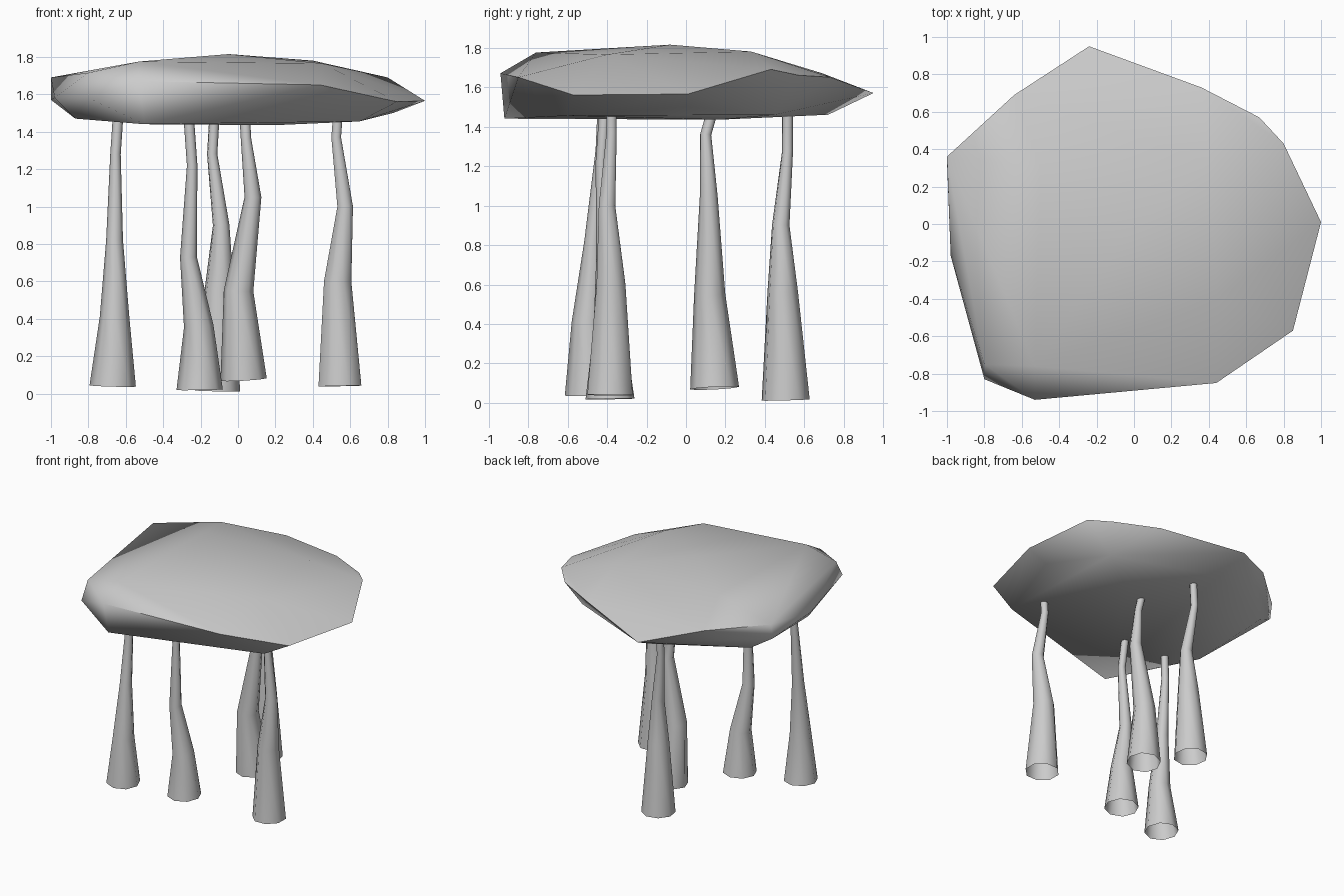
import bpy
import bmesh
import math

cube = bpy.data.objects.get("Cube")
if cube:
    bpy.data.objects.remove(cube)

# Single plain grey
grey = bpy.data.materials.new("light_grey")
grey.use_nodes = True
GREY = (0.6, 0.6, 0.6, 1)
grey.diffuse_color = GREY
grey.node_tree.nodes["Principled BSDF"].inputs["Base Color"].default_value = GREY


def select_only(obj):
    bpy.ops.object.select_all(action="DESELECT")
    obj.select_set(True)
    bpy.context.view_layer.objects.active = obj


def smooth(obj, degrees):
    select_only(obj)
    bpy.ops.object.shade_smooth_by_angle(angle=math.radians(degrees))


def make_canopy(points):
    """Faceted boulder shape: the hull around a few corner points."""
    bm = bmesh.new()
    for p in points:
        bm.verts.new(p)
    hull = bmesh.ops.convex_hull(bm, input=bm.verts)
    loose = [v for v in set(hull["geom_interior"] + hull["geom_unused"])
             if isinstance(v, bmesh.types.BMVert)]
    bmesh.ops.delete(bm, geom=loose, context="VERTS")
    bmesh.ops.recalc_face_normals(bm, faces=bm.faces)
    mesh = bpy.data.meshes.new("canopy")
    bm.to_mesh(mesh)
    bm.free()
    obj = bpy.data.objects.new("canopy", mesh)
    bpy.context.collection.objects.link(obj)
    mesh.materials.append(grey)
    smooth(obj, 60)


def make_trunk(name, path):
    """Open, tapering, crooked tube along a path, base first."""
    curve = bpy.data.curves.new(name, "CURVE")
    curve.dimensions = "3D"
    curve.bevel_depth = 1
    curve.bevel_resolution = 2
    spline = curve.splines.new("POLY")
    spline.points.add(len(path) - 1)
    for point, co, radius in zip(spline.points, path, RADII):
        point.co = (*co, 1)
        point.radius = radius
    obj = bpy.data.objects.new(name, curve)
    bpy.context.collection.objects.link(obj)
    curve.materials.append(grey)
    select_only(obj)
    bpy.ops.object.convert(target="MESH")
    smooth(bpy.context.object, 60)


# Canopy corners: rim, underside, crown
rim = [(-.24, .95, 1.57), (.36, .73, 1.65), (.67, .57, 1.66), (.8, .43, 1.69),
       (1, .01, 1.565), (.85, -.57, 1.56), (.44, -.85, 1.65), (-.53, -.94, 1.67),
       (-.8, -.83, 1.58), (-.98, -.17, 1.58), (-1, .36, 1.69), (-1, .34, 1.57),
       (-.64, .69, 1.67)]
underside = [(-.5, -.92, 1.44), (.65, -.6, 1.455), (-.87, -.3, 1.47), (.83, 0, 1.5),
             (-.85, .4, 1.48), (-.2, .72, 1.46), (.6, .45, 1.46), (.2, .17, 1.435)]
crown = [(-.05, -.08, 1.815), (.4, .33, 1.78), (-.53, -.76, 1.775), (-.5, .3, 1.775),
         (.45, -.4, 1.765), (-.8, -.75, 1.715)]
make_canopy(rim + underside + crown)

# Five crooked trunks
RADII = (.124, .079, .045, .028, .028)
trunks = {
    "right_trunk": [(-.67, -.49, .04), (-.66, -.5, .41), (-.66, -.47, .82),
                    (-.655, -.43, 1.28), (-.64, -.42, 1.5)],
    "front_trunk": [(-.205, -.385, .02), (-.21, -.39, .36), (-.265, -.41, .73),
                    (-.245, -.43, 1.22), (-.265, -.41, 1.5)],
    "back_trunk": [(-.11, .505, .015), (-.1, .49, .56), (-.09, .48, .9),
                   (-.138, .515, 1.28), (-.125, .515, 1.5)],
    "middle_trunk": [(.03, .145, .075), (.003, .12, .55), (.08, .115, 1.05),
                     (.043, .1, 1.36), (.035, .14, 1.5)],
    "left_trunk": [(.545, -.385, .04), (.533, -.38, .6), (.573, -.4, 1),
                   (.525, -.377, 1.37), (.535, -.377, 1.5)],
}
for name, path in trunks.items():
    make_trunk(name, path)
